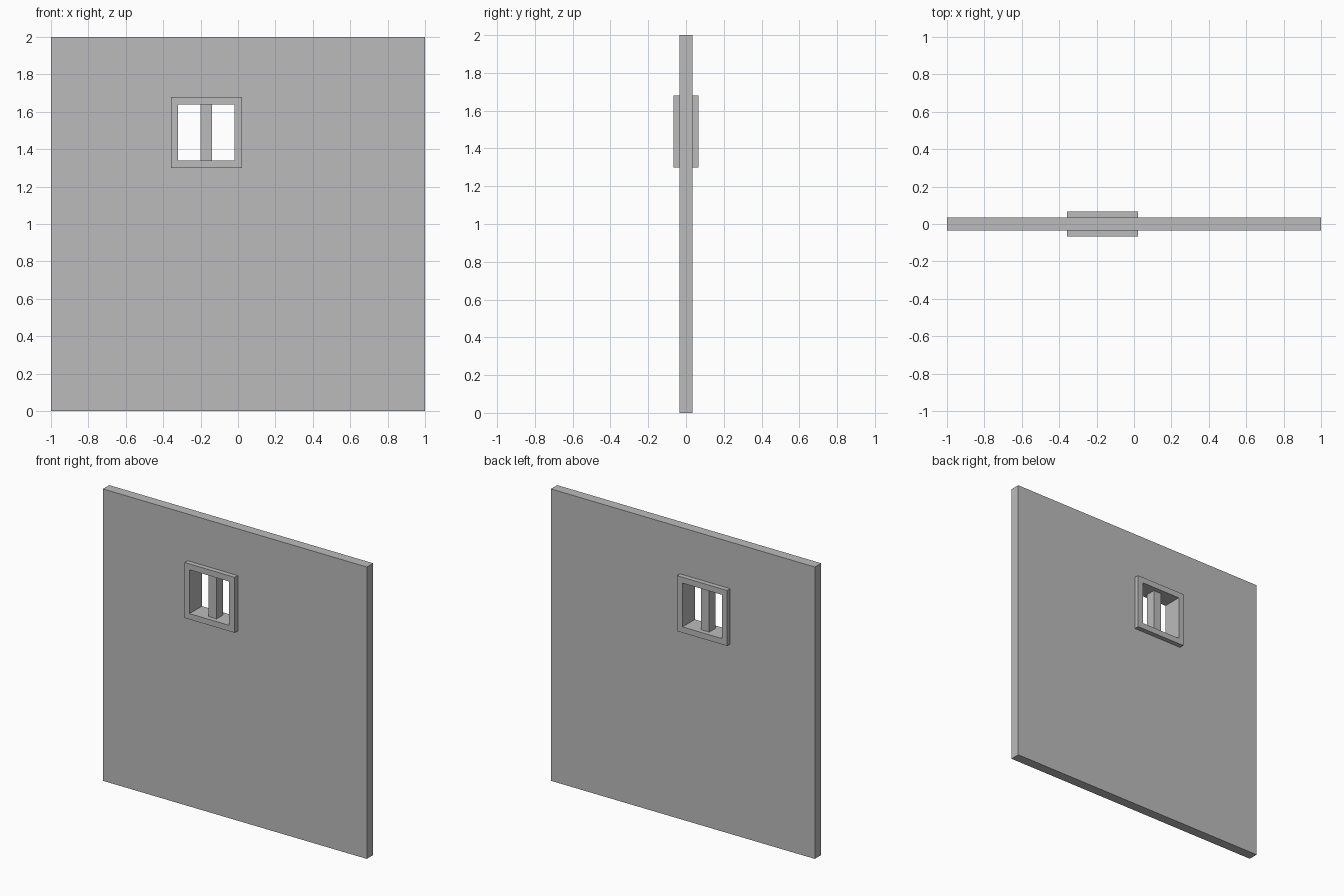
import bpy
import bmesh

cube = bpy.data.objects.get("Cube")
if cube:
    bpy.data.objects.remove(cube, do_unlink=True)

grey = bpy.data.materials.new("plain grey")
grey.use_nodes = True
colour = (0.5, 0.5, 0.5, 1)
grey.diffuse_color = colour
grey.node_tree.nodes["Principled BSDF"].inputs["Base Color"].default_value = colour


def slab(name, outer, depth, hole=None):
    """Upright slab; outer and hole are (x0, x1, z0, z1), depth is half the thickness."""
    def ring(rect, y):
        x0, x1, z0, z1 = rect
        return [bm.verts.new((x, y, z)) for x, z in ((x0, z0), (x1, z0), (x1, z1), (x0, z1))]

    bm = bmesh.new()
    front, back = ring(outer, -depth), ring(outer, depth)
    if hole:
        hole_front, hole_back = ring(hole, -depth), ring(hole, depth)
    else:
        bm.faces.new(front)
        bm.faces.new(back)
    for i in range(4):
        j = (i + 1) % 4
        bm.faces.new((front[i], front[j], back[j], back[i]))
        if hole:
            bm.faces.new((hole_front[i], hole_front[j], hole_back[j], hole_back[i]))
            bm.faces.new((front[i], front[j], hole_front[j], hole_front[i]))
            bm.faces.new((back[i], back[j], hole_back[j], hole_back[i]))
    bmesh.ops.recalc_face_normals(bm, faces=bm.faces)
    mesh = bpy.data.meshes.new(name)
    bm.to_mesh(mesh)
    bm.free()
    mesh.materials.append(grey)
    obj = bpy.data.objects.new(name, mesh)
    bpy.context.collection.objects.link(obj)
    return obj


frame_outer = (-0.358, 0.022, 1.30, 1.68)
opening = (-0.32, -0.02, 1.34, 1.64)

# Wall panel, cut out where the window frame passes through it
slab("wall", (-1, 1, 0, 2), 0.034, frame_outer)

# Frame standing proud of both wall faces
slab("window_frame", frame_outer, 0.067, opening)

# Central upright bar
slab("window_bar", (-0.20, -0.138, 1.34, 1.64), 0.034)
